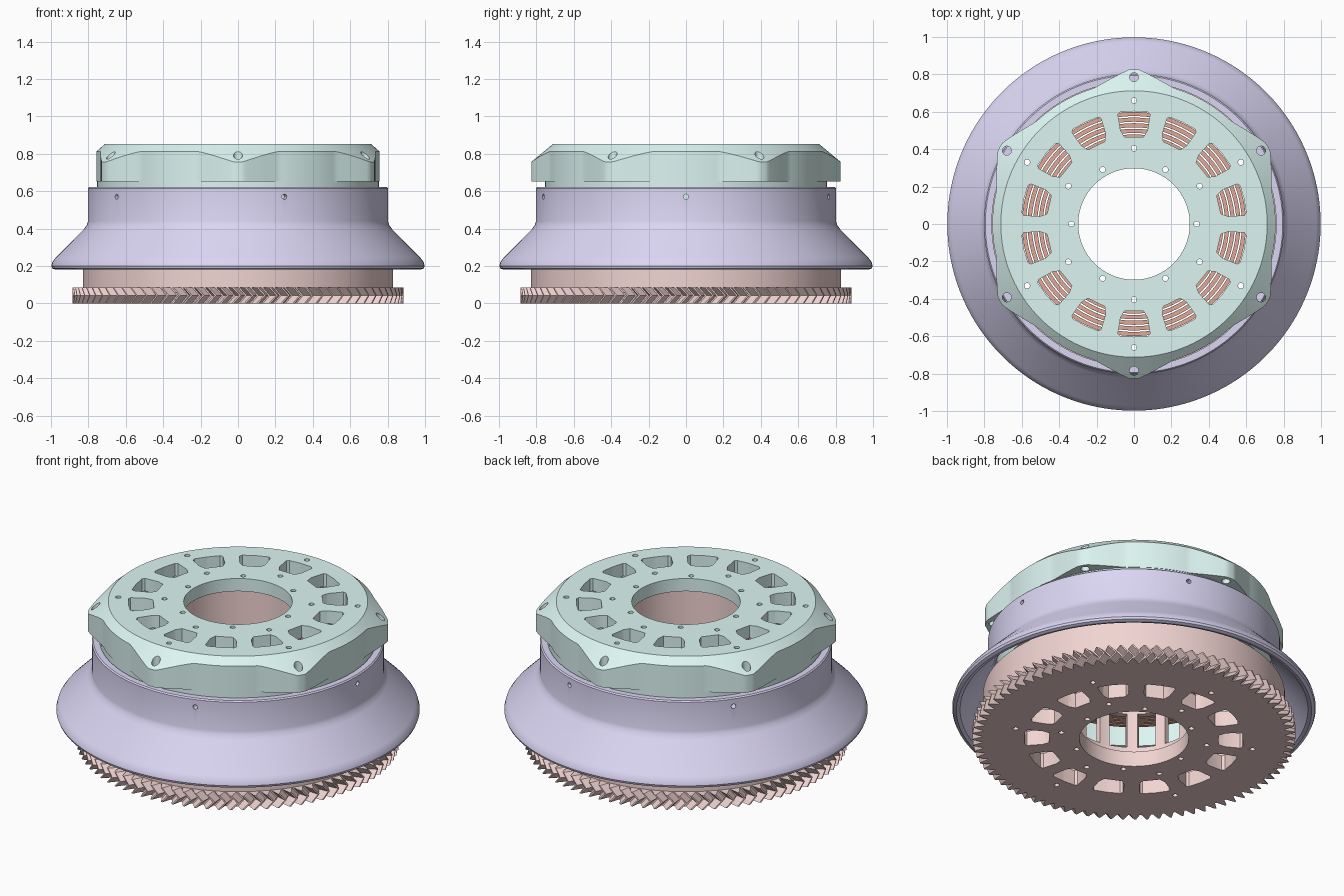
import bpy, bmesh
from math import sin, cos, pi, radians, tau

if "Cube" in bpy.data.objects:
    bpy.data.objects.remove(bpy.data.objects["Cube"])


def material(name, rgb):
    m = bpy.data.materials.new(name)
    m.diffuse_color = (*rgb, 1)
    m.use_nodes = True
    m.node_tree.nodes["Principled BSDF"].inputs["Base Color"].default_value = m.diffuse_color
    return m


PINK = material("pink", (0.88, 0.66, 0.64))
TEAL = material("teal", (0.72, 0.92, 0.89))
PURPLE = material("purple", (0.71, 0.67, 0.90))
COPPER = material("copper", (0.74, 0.40, 0.32))


def finish(name, bm, mat=None):
    bmesh.ops.recalc_face_normals(bm, faces=bm.faces)
    me = bpy.data.meshes.new(name)
    bm.to_mesh(me)
    bm.free()
    ob = bpy.data.objects.new(name, me)
    bpy.context.collection.objects.link(ob)
    if mat:
        me.materials.append(mat)
    return ob


def activate(ob):
    bpy.ops.object.select_all(action='DESELECT')
    ob.select_set(True)
    bpy.context.view_layer.objects.active = ob


def sweep(bm, angles, section):
    """Closed ring: section(i) gives the (r, z[, twist]) loop at angle i."""
    rings = []
    for i, a in enumerate(angles):
        ring = []
        for p in section(i):
            t = a + (p[2] if len(p) > 2 else 0)
            ring.append(bm.verts.new((p[0] * cos(t), p[0] * sin(t), p[1])))
        rings.append(ring)
    n, m = len(rings), len(rings[0])
    for i in range(n):
        A, B = rings[i], rings[(i + 1) % n]
        for j in range(m):
            k = (j + 1) % m
            bm.faces.new((A[j], B[j], B[k], A[k]))


def ring_angles(n):
    return [tau * i / n for i in range(n)]


def prism(bm, pts, z0, z1):
    lo = [bm.verts.new((x, y, z0)) for x, y in pts]
    hi = [bm.verts.new((x, y, z1)) for x, y in pts]
    bm.faces.new(lo[::-1])
    bm.faces.new(hi)
    for i in range(len(pts)):
        k = (i + 1) % len(pts)
        bm.faces.new((lo[i], lo[k], hi[k], hi[i]))


def turned(pts, a):
    return [(x * cos(a) - y * sin(a), x * sin(a) + y * cos(a)) for x, y in pts]


def circle(cx, r, n=14):
    return [(cx + r * cos(tau * i / n), r * sin(tau * i / n)) for i in range(n)]


def cut(ob, bm):
    cutter = finish("cutter", bm)
    cutter.hide_render = True
    mod = ob.modifiers.new("cut", 'BOOLEAN')
    mod.operation = 'DIFFERENCE'
    mod.solver = 'EXACT'
    mod.object = cutter
    activate(ob)
    bpy.ops.object.modifier_apply(modifier=mod.name)
    bpy.data.objects.remove(cutter)


WINDOW = [(0.465, -0.05), (0.50, -0.072), (0.585, -0.086), (0.598, -0.074),
          (0.603, 0), (0.598, 0.074), (0.585, 0.086), (0.50, 0.072), (0.465, 0.05)]


def plate_cutters(z0, z1):
    """Fourteen vents and three circles of small screw holes."""
    bm = bmesh.new()
    for k in range(14):
        prism(bm, turned(WINDOW, pi / 2 + tau * k / 14), z0, z1)
    for k in range(6):
        a = tau * k / 6
        prism(bm, turned(circle(0.66, 0.015), a + pi / 2), z0, z1)
        prism(bm, turned(circle(0.405, 0.015), a + pi / 2), z0, z1)
        prism(bm, turned(circle(0.335, 0.015), a), z0, z1)
    return bm


# Herringbone gear base with drum wall
TEETH = 84
pitch = tau / TEETH
tooth = [(0, 0.835), (0.15, 0.835), (0.5, 0.886), (0.65, 0.886)]
gear_angles = [(t + f) * pitch for t in range(TEETH) for f, r in tooth]


def gear_section(i):
    R = tooth[i % 4][1]
    return [(0.3, 0), (R, 0), (R, 0.043, 0.6 * pitch), (R, 0.086), (0.829, 0.086),
            (0.829, 0.28), (0.78, 0.28), (0.78, 0.092), (0.3, 0.092)]


bm = bmesh.new()
sweep(bm, gear_angles, gear_section)
gear = finish("gear_base", bm, PINK)
cut(gear, plate_cutters(-0.05, 0.13))

# Slotted inner core tube
bm = bmesh.new()
sweep(bm, ring_angles(112), lambda i: [(0.352, 0.09), (0.385, 0.09), (0.385, 0.772), (0.352, 0.772)])
core = finish("inner_core", bm, PINK)
bm = bmesh.new()
for k in range(14):
    prism(bm, turned([(0.3, -0.05), (0.43, -0.05), (0.43, 0.05), (0.3, 0.05)],
                     pi / 2 + tau * k / 14), 0.15, 0.36)
cut(core, bm)

# Flared skirt, thin below and thick at the collar
SKIRT = [(0.76, 0.622), (0.795, 0.622), (0.802, 0.615), (0.802, 0.44), (0.808, 0.42),
         (0.825, 0.395), (0.975, 0.245), (0.992, 0.222), (0.998, 0.20), (0.993, 0.187),
         (0.975, 0.18), (0.955, 0.186), (0.945, 0.2), (0.80, 0.36), (0.775, 0.40), (0.76, 0.44)]
bm = bmesh.new()
sweep(bm, ring_angles(160), lambda i: SKIRT)
skirt = finish("flared_skirt", bm, PURPLE)
bm = bmesh.new()
for k in range(5):
    a = tau * k / 5
    ends = []
    for r in (0.74, 0.84):
        ends.append([bm.verts.new((r * cos(a) - y * sin(a), r * sin(a) + y * cos(a), 0.57 + z))
                     for y, z in circle(0, 0.014, 12)])
    bm.faces.new(ends[0])
    bm.faces.new(ends[1][::-1])
    for j in range(12):
        q = (j + 1) % 12
        bm.faces.new((ends[0][j], ends[0][q], ends[1][q], ends[1][j]))
cut(skirt, bm)


# Cap with six sloped screw lugs
def cap_section(i):
    d = abs(i % 60 - 30)
    R = 0.757 + 0.07 * min(1, max(0, (17 - d) / 15.3)) ** 1.3
    slope = 0.85 - (R - 0.71) * 0.8
    return [(0.298, 0.852), (0.712, 0.852), (R, slope), (R, 0.652), (0.754, 0.652),
            (0.754, 0.36), (0.70, 0.36), (0.70, 0.775), (0.298, 0.775)]


bm = bmesh.new()
sweep(bm, ring_angles(360), cap_section)
cap = finish("top_cap", bm, TEAL)
bm = plate_cutters(0.74, 0.9)
for k in range(6):
    prism(bm, turned(circle(0.785, 0.024, 18), pi / 2 + tau * k / 6), 0.6, 0.9)
cut(cap, bm)

# Concentric copper fins seen through the vents
bm = bmesh.new()
for k in range(5):
    r = 0.457 + 0.03 * k
    sweep(bm, ring_angles(112), lambda i: [(r, 0.42), (r + 0.022, 0.42), (r + 0.022, 0.765), (r, 0.765)])
fins = finish("copper_fins", bm, COPPER)

for ob in (gear, core, skirt, cap, fins):
    activate(ob)
    bpy.ops.object.shade_smooth_by_angle(angle=radians(28))
